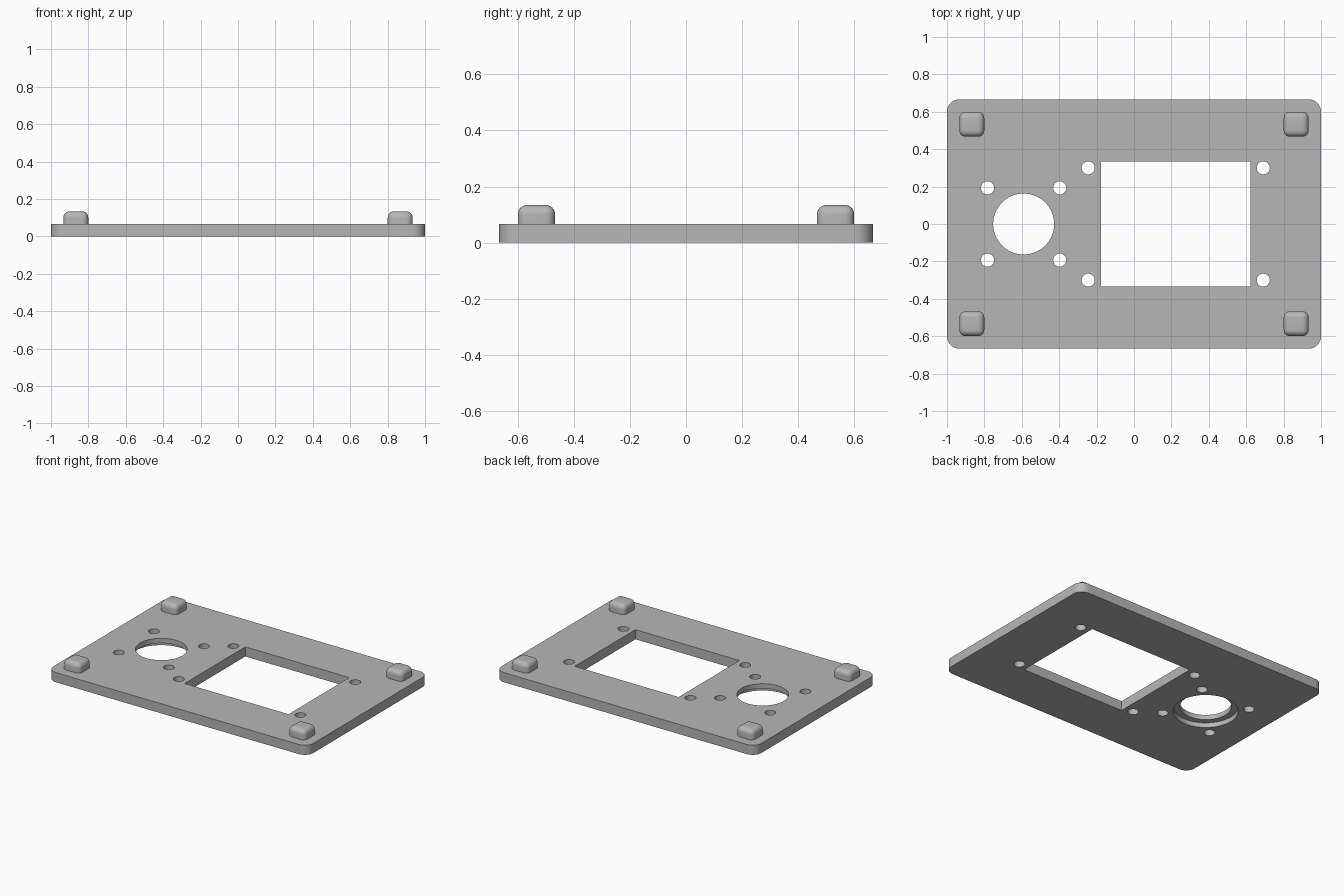
import bpy
import bmesh
import math

cube = bpy.data.objects.get("Cube")
if cube:
    bpy.data.objects.remove(cube, do_unlink=True)

T = 0.067  # plate thickness
grey = bpy.data.materials.new("plain grey")
grey.use_nodes = True
grey.diffuse_color = (0.47, 0.47, 0.47, 1)
grey.node_tree.nodes["Principled BSDF"].inputs["Base Color"].default_value = (0.47, 0.47, 0.47, 1)


def finish(name, bm):
    mesh = bpy.data.meshes.new(name)
    bm.to_mesh(mesh)
    bm.free()
    mesh.materials.append(grey)
    obj = bpy.data.objects.new(name, mesh)
    bpy.context.collection.objects.link(obj)
    return obj


def add_box(bm, x, y, z0, z1, sx, sy):
    verts = bmesh.ops.create_cube(bm, size=1)["verts"]
    bmesh.ops.scale(bm, vec=(sx, sy, z1 - z0), verts=verts)
    bmesh.ops.translate(bm, vec=(x, y, (z0 + z1) / 2), verts=verts)


def add_cylinder(bm, x, y, z0, z1, r, sides):
    verts = bmesh.ops.create_cone(bm, cap_ends=True, segments=sides, radius1=r,
                                  radius2=r, depth=z1 - z0)["verts"]
    bmesh.ops.translate(bm, vec=(x, y, (z0 + z1) / 2), verts=verts)


def is_upright(edge):
    a, b = edge.verts
    return abs(a.co.z - b.co.z) > 0.01


def smooth(obj):
    bpy.ops.object.select_all(action='DESELECT')
    obj.select_set(True)
    bpy.context.view_layer.objects.active = obj
    bpy.ops.object.shade_smooth_by_angle(angle=math.radians(30))


def cut(target, cutter):
    mod = target.modifiers.new("cut", 'BOOLEAN')
    mod.operation = 'DIFFERENCE'
    mod.solver = 'EXACT'
    mod.object = cutter
    bpy.context.view_layer.objects.active = target
    bpy.ops.object.modifier_apply(modifier=mod.name)
    bpy.data.objects.remove(cutter, do_unlink=True)


# Plate with rounded corners
bm = bmesh.new()
add_box(bm, 0, 0, 0, T, 2, 1.333)
bmesh.ops.bevel(bm, geom=[e for e in bm.edges if is_upright(e)], offset=0.067,
                segments=10, profile=0.5, affect='EDGES')
plate = finish("plate", bm)

# Window, round opening and screw holes
ROUND_X, WINDOW_X = -0.59, 0.223
bm = bmesh.new()
add_box(bm, WINDOW_X, 0, -0.1, 0.2, 0.8, 0.667)
add_cylinder(bm, ROUND_X, 0, -0.1, 0.2, 0.163, 64)
for sx in (-1, 1):
    for sy in (-1, 1):
        add_cylinder(bm, ROUND_X + sx * 0.193, sy * 0.193, -0.1, 0.2, 0.035, 32)
        add_cylinder(bm, WINDOW_X + sx * 0.468, sy * 0.3, -0.1, 0.2, 0.035, 32)
cut(plate, finish("hole_cutter", bm))

# Wider recess around the round opening, on the underside
bm = bmesh.new()
add_cylinder(bm, ROUND_X, 0, -0.1, T / 2, 0.205, 64)
cut(plate, finish("recess_cutter", bm))
smooth(plate)

# Four rounded corner feet
for side, sx in (("left", 1), ("right", -1)):
    for end, sy in (("front", -1), ("back", 1)):
        bm = bmesh.new()
        add_box(bm, sx * 0.867, sy * 0.533, T, 0.134, 0.133, 0.133)
        edges = [e for e in bm.edges if is_upright(e) or e.verts[0].co.z > 0.1]
        bmesh.ops.bevel(bm, geom=edges, offset=0.033, segments=6, profile=0.5,
                        affect='EDGES')
        smooth(finish(f"foot_{end}_{side}", bm))
